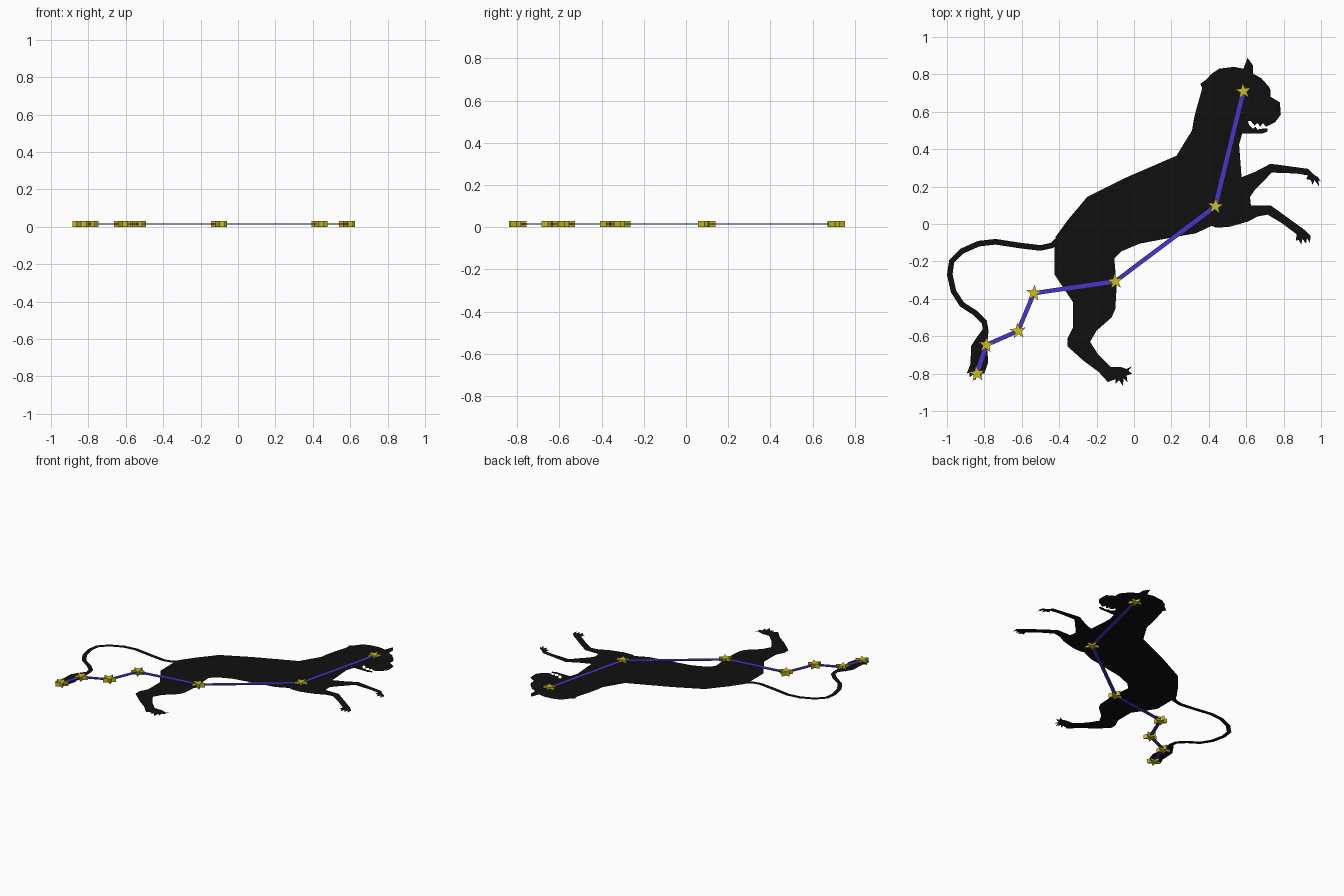
import bpy, bmesh, math
from mathutils import Vector

MID = 0.015  # plane of the silhouette and middle of the stars


def material(name, rgb):
    m = bpy.data.materials.new(name)
    m.diffuse_color = (*rgb, 1)
    return m


BLACK = material("black", (0.005, 0.005, 0.005))
BLUE = material("blue_violet", (0.06, 0.035, 0.6))
GOLD = material("gold", (0.6, 0.52, 0.01))


def finish(bm, name, mat):
    me = bpy.data.meshes.new(name)
    bm.to_mesh(me)
    bm.free()
    me.materials.append(mat)
    ob = bpy.data.objects.new(name, me)
    bpy.context.collection.objects.link(ob)
    return ob


def flat(name, pts, mat, height=0.0):
    """Filled outline, a plain sheet or a slab centred on MID."""
    bm = bmesh.new()
    f = bm.faces.new([bm.verts.new((x, y, MID - height / 2)) for x, y in pts])
    f.normal_update()
    if f.normal.z < 0:
        f.normal_flip()
    if height:
        r = bmesh.ops.extrude_face_region(bm, geom=[f], use_keep_orig=True)
        vs = [v for v in r["geom"] if isinstance(v, bmesh.types.BMVert)]
        bmesh.ops.translate(bm, vec=(0, 0, height), verts=vs)
        bmesh.ops.recalc_face_normals(bm, faces=bm.faces[:])
    bmesh.ops.triangulate(bm, faces=[g for g in bm.faces if len(g.verts) > 4], ngon_method='EAR_CLIP')
    return finish(bm, name, mat)


def ribbon(name, pts, width, mat):
    """Flat band along a path."""
    p = [Vector(q) for q in pts]
    bm = bmesh.new()
    rows = []
    for i, q in enumerate(p):
        d = (p[min(i + 1, len(p) - 1)] - p[max(i - 1, 0)]).normalized()
        n = Vector((-d.y, d.x)) * width / 2
        rows.append([bm.verts.new((*(q + s * n), MID)) for s in (-1, 1)])
    for a, b in zip(rows, rows[1:]):
        bm.faces.new((a[0], b[0], b[1], a[1]))
    return finish(bm, name, mat)


# torso and neck
flat("torso", [(-.42, -.07), (-.355, .02), (-.25, .145), (-.05, .245), (.227, .365), (.31, .5),
               (.58, .49), (.562, .425), (.575, .25), (.62, .145), (.625, .1), (.61, .013),
               (.51, -.015), (.44, -.02), (.415, -.01), (.33, -.05), (.215, -.07), (.03, -.105),
               (-.065, -.145), (-.105, -.185), (-.093, -.335), (-.325, -.42), (-.425, -.27),
               (-.425, -.13)], BLACK)

# head with ear, toothed open mouth and lower jaw
flat("head", [(.31, .5), (.32, .56), (.335, .62), (.365, .725), (.355, .75), (.39, .775), (.41, .8), (.455, .83),
              (.535, .84), (.585, .83), (.607, .888), (.635, .85), (.635, .805), (.68, .78),
              (.72, .735), (.73, .715), (.73, .68), (.78, .65), (.785, .585), (.755, .545),
              (.705, .52), (.69, .54), (.675, .52), (.66, .54), (.645, .525), (.625, .55),
              (.61, .55), (.615, .53), (.635, .51), (.65, .52), (.66, .505), (.69, .51),
              (.715, .51), (.715, .495), (.69, .485), (.58, .485)], BLACK)

# forelegs with claws
flat("upper_foreleg", [(.575, .25), (.65, .28), (.73, .322), (.82, .31), (.93, .295), (.96, .265),
                       (.985, .25), (1, .225), (.985, .235), (.99, .2), (.965, .235), (.955, .21),
                       (.945, .235), (.92, .24), (.93, .26), (.87, .27), (.735, .275),
                       (.69, .225), (.645, .18), (.62, .145)], BLACK)
flat("lower_foreleg", [(.61, .09), (.625, .1), (.73, .1), (.82, .035), (.91, -.03), (.945, -.065),
                       (.94, -.1), (.925, -.075), (.92, -.105), (.9, -.08), (.895, -.11),
                       (.88, -.085), (.865, -.09), (.87, -.055), (.79, .005), (.715, .05),
                       (.66, .04), (.61, .013)], BLACK)

# hind leg with clawed foot
flat("hind_leg", [(-.325, -.42), (-.093, -.335), (-.1, -.455), (-.12, -.5), (-.2, -.57), (-.235, -.63),
                  (-.19, -.7), (-.125, -.765), (-.07, -.765), (-.04, -.775), (-.01, -.76),
                  (-.03, -.785), (-.01, -.8), (-.04, -.81), (-.035, -.845), (-.055, -.825),
                  (-.06, -.865), (-.08, -.835), (-.1, -.855), (-.1, -.83), (-.14, -.845),
                  (-.19, -.79), (-.265, -.735), (-.355, -.655), (-.355, -.61), (-.325, -.55)], BLACK)

# curled tail and the clawed far foot at its end
ribbon("tail", [(-.405, -.085), (-.44, -.115), (-.5, -.128), (-.61, -.115), (-.74, -.095),
                (-.83, -.105), (-.92, -.145), (-.975, -.2), (-.985, -.27), (-.965, -.36),
                (-.92, -.43), (-.85, -.475), (-.8, -.525), (-.793, -.57)], .03, BLACK)
flat("far_foot", [(-.81, -.565), (-.778, -.57), (-.785, -.65), (-.78, -.74), (-.8, -.8),
                  (-.815, -.8), (-.815, -.835), (-.835, -.81), (-.85, -.835), (-.86, -.805),
                  (-.88, -.82), (-.88, -.795), (-.895, -.8), (-.875, -.75), (-.87, -.65),
                  (-.84, -.605)], BLACK)

# constellation: bars joining extruded stars
STARS = [(.585, .71), (.435, .095), (-.1, -.307), (-.535, -.37), (-.62, -.572), (-.79, -.647), (-.84, -.8)]
for a, b in zip(STARS, STARS[1:]):
    p, q = Vector(a), Vector(b)
    d = (q - p).normalized()
    n = Vector((-d.y, d.x)) * .0115
    flat("link_bar", [p - n, q - n, q + n, p + n], BLUE, .006)

for k, (x, y) in enumerate(STARS):
    outline = []
    for i in range(10):
        r = .045 if i % 2 == 0 else .018
        t = math.pi / 2 + .1 * (-1) ** k + i * math.pi / 5
        outline.append((x + r * math.cos(t), y + r * math.sin(t)))
    flat("star", outline, GOLD, .03)
